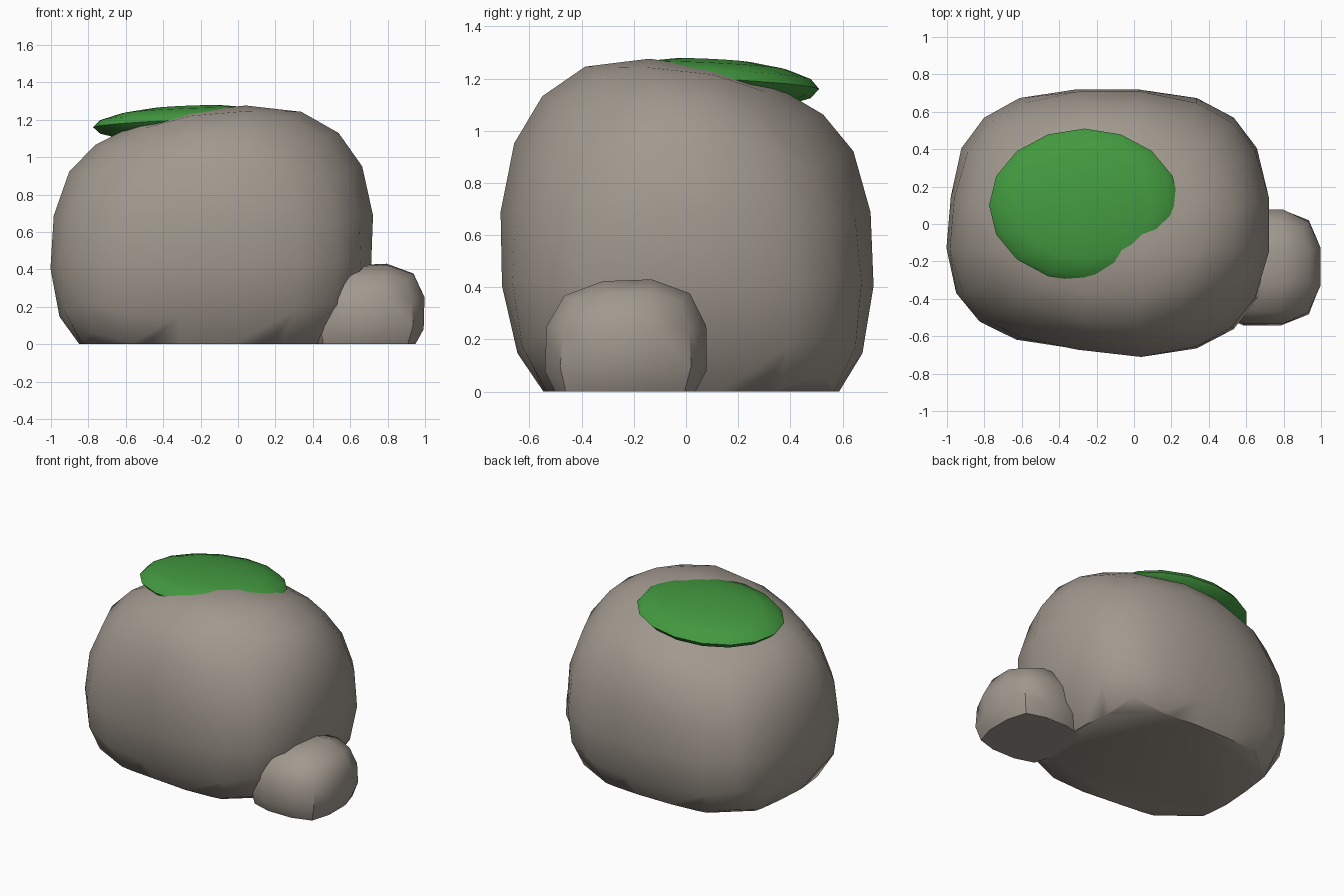
import bpy, bmesh
from mathutils import Vector

if "Cube" in bpy.data.objects:
    bpy.data.objects.remove(bpy.data.objects["Cube"])


def material(name, color):
    mat = bpy.data.materials.new(name)
    mat.diffuse_color = color
    mat.use_nodes = True
    mat.node_tree.nodes["Principled BSDF"].inputs["Base Color"].default_value = mat.diffuse_color
    return mat


def finish(name, bm, mat):
    bmesh.ops.recalc_face_normals(bm, faces=bm.faces[:])
    mesh = bpy.data.meshes.new(name)
    bm.to_mesh(mesh)
    bm.free()
    ob = bpy.data.objects.new(name, mesh)
    bpy.context.collection.objects.link(ob)
    bpy.ops.object.select_all(action='DESELECT')
    bpy.context.view_layer.objects.active = ob
    ob.select_set(True)
    bpy.ops.object.shade_smooth_by_angle(angle=0.7)
    mesh.materials.append(mat)
    return ob


def norm(values, power):
    return sum(abs(c) ** power for c in values) ** (1 / power)


def step(t):
    return min(max(t, 0), 1)


def rock(name, centre, half, base, power, cuts, lean, tilt, taper, dent):
    """Rounded box: leaning body, tilted top, corners rounder upward, sawn base."""
    bm = bmesh.new()
    bmesh.ops.create_cube(bm, size=2)
    bmesh.ops.subdivide_edges(bm, edges=bm.edges[:], cuts=cuts, use_grid_fill=True)
    for v in bm.verts:
        d = v.co.normalized()
        d /= norm(d, power)
        # plan outline: rounder corners near the top, squarer near the base
        plan = max(power - d.z * (taper if d.z > 0 else 0.9), 1.7)
        k = norm(d.xy, power) / norm(d.xy, plan)
        d.x, d.y = d.x * k, d.y * k
        p = Vector((d.x * half[0], d.y * half[1], d.z * (half[2] if d.z > 0 else base)))
        # front left side is slightly worn back
        p.y += dent * step(0.5 - 2 * d.x) * max(-d.y, 0)
        p.x += dent * 0.6 * step(0.5 + 2 * d.y) * max(-d.x, 0)
        top = max(d.z, 0) ** 3
        p.x += lean[0] * p.z
        p.y += lean[1] * p.z
        p.z += top * (tilt[0] * p.x + tilt[1] * p.y)
        v.co = p + Vector(centre)
    geom = bm.verts[:] + bm.edges[:] + bm.faces[:]
    bmesh.ops.bisect_plane(bm, geom=geom, plane_co=(0, 0, 0),
                           plane_no=(0, 0, -1), clear_outer=True)
    bmesh.ops.holes_fill(bm, edges=[e for e in bm.edges if e.is_boundary], sides=0)
    return finish(name, bm, stone)


stone = material("stone", (0.36, 0.32, 0.275, 1))
green = material("green", (0.055, 0.32, 0.05, 1))

# Main boulder and the small stone beside it
rock("boulder", (-0.14, 0.0, 0.55), (0.865, 0.72, 0.695), 0.73, 2.75, 4,
     (0.05, -0.03), (0.10, -0.14), 1.3, 0.05)
rock("small_stone", (0.69, -0.23, 0.165), (0.315, 0.318, 0.265), 0.265, 2.8, 2,
     (0.05, 0.02), (0.05, 0.04), 0.8, 0)

# Moss cushion on the back left of the top, following the slope
bm = bmesh.new()
bmesh.ops.create_uvsphere(bm, u_segments=16, v_segments=8, radius=1)
for v in bm.verts:
    x, y, z = v.co
    v.co = (x * 0.51 - 0.265, y * 0.41 + 0.1, 1.18 + z * 0.095 + x * 0.02 - y * 0.02)
finish("moss", bm, green)
